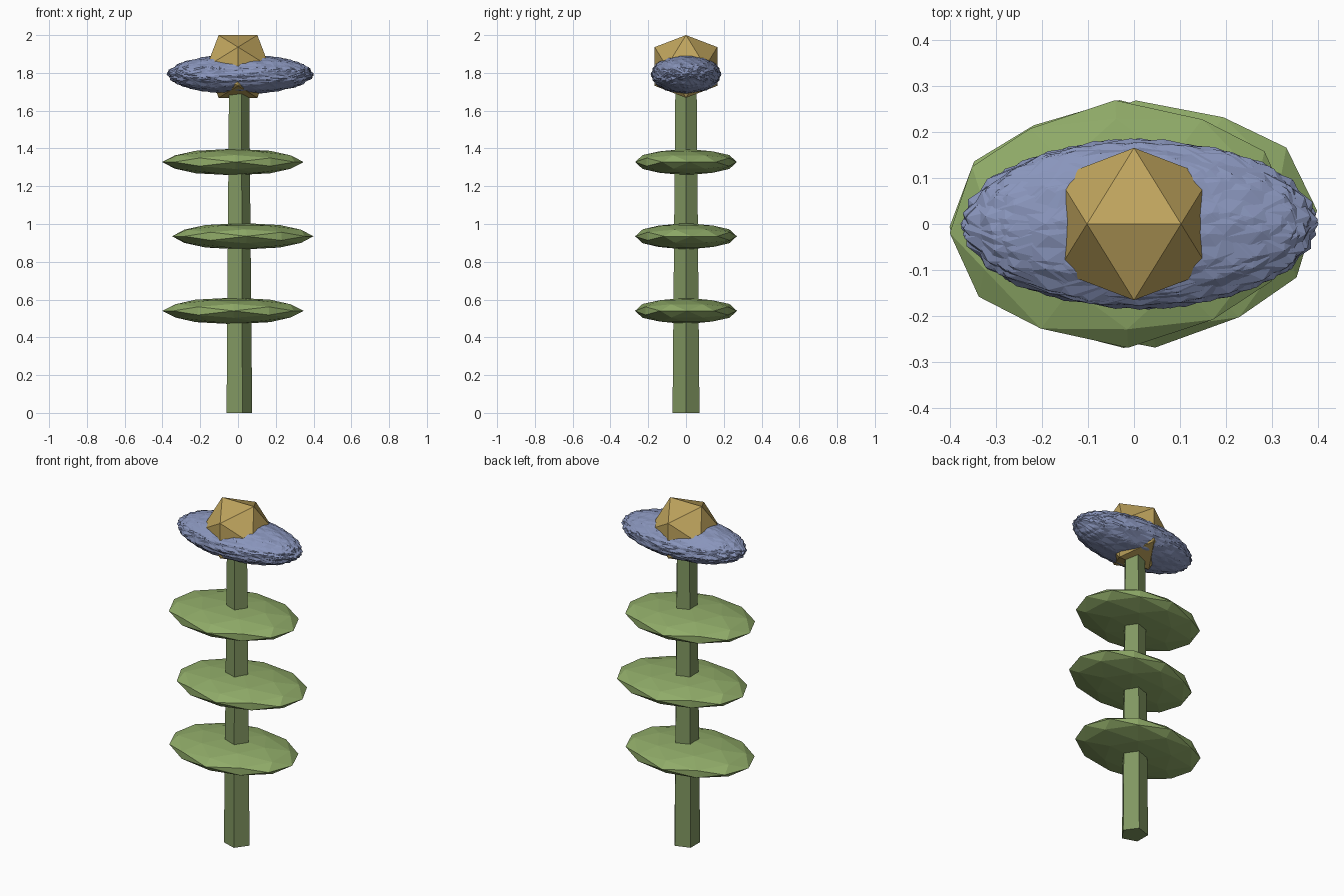
import bpy, bmesh, math, random
from mathutils import Matrix, Vector

if "Cube" in bpy.data.objects:
    bpy.data.objects.remove(bpy.data.objects["Cube"])

random.seed(4)
PHI = (1 + 5 ** 0.5) / 2


def material(name, rgb):
    m = bpy.data.materials.new(name)
    m.diffuse_color = (*rgb, 1)
    m.use_nodes = True
    m.node_tree.nodes["Principled BSDF"].inputs["Base Color"].default_value = m.diffuse_color
    return m


STEM = material("stem_green", (0.22, 0.31, 0.12))
LEAF = material("leaf_green", (0.28, 0.41, 0.14))
PETAL = material("petal_blue", (0.25, 0.30, 0.50))
GOLD = material("centre_gold", (0.52, 0.37, 0.11))


def finish(name, bm, mat):
    bmesh.ops.recalc_face_normals(bm, faces=bm.faces)
    me = bpy.data.meshes.new(name)
    bm.to_mesh(me)
    bm.free()
    me.materials.append(mat)
    ob = bpy.data.objects.new(name, me)
    bpy.context.collection.objects.link(ob)
    return ob


def faceted_ball(name, matrix, mat, detail=1):
    """Unit icosahedron with its top edge along x, optionally subdivided."""
    bm = bmesh.new()
    for a in (-1, 1):
        for b in (-PHI, PHI):
            for co in ((a, 0, b), (0, b, a), (b, a, 0)):
                bm.verts.new(Vector(co).normalized())
    bmesh.ops.convex_hull(bm, input=bm.verts[:])
    if detail:
        bmesh.ops.subdivide_edges(bm, edges=bm.edges[:], cuts=1, use_grid_fill=True)
        for v in bm.verts:
            v.co.normalize()
    bmesh.ops.recalc_face_normals(bm, faces=bm.faces)
    bm.transform(matrix)
    return finish(name, bm, mat)


def place(x, z):
    return Matrix.Translation((x, 0, z))


# Five-sided tapering stem with one corner towards +x
bm = bmesh.new()
bmesh.ops.create_cone(bm, cap_ends=True, segments=5, radius1=0.075, radius2=0.059,
                      depth=1.75, matrix=Matrix.Translation((0, 0, 0.875)))
corner = max((v for v in bm.verts if v.co.z < 0.1), key=lambda v: v.co.x)
bm.transform(Matrix.Rotation(-math.atan2(corner.co.y, corner.co.x), 4, 'Z'))
finish("stem", bm, STEM)

# Three flat leaves, shifted alternately left and right
for i, (x, z, turn) in enumerate(((-0.027, 0.54, 1), (0.025, 0.935, 4.5), (-0.027, 1.328, 3))):
    faceted_ball(f"leaf_{i + 1}", place(x, z) @ Matrix.Rotation(math.radians(turn), 4, 'Z')
                 @ Matrix.Diagonal((0.375, 0.27, 0.07, 1)), LEAF)

# Jagged bloom: overlapping petals rolled around the long axis
COUNT = 10
for i in range(COUNT):
    roll = Matrix.Rotation(math.tau * i / COUNT, 4, 'X')
    tilt = Matrix.Rotation(0 if i == 0 else random.uniform(-0.3, 0.3), 4, 'Z')
    faceted_ball(f"petal_{i + 1}", place(0.012, 1.793)
                 @ Matrix.Diagonal((0.39, 0.187, 0.106, 1)) @ roll @ tilt, PETAL)

# Gold centre
faceted_ball("flower_centre", place(0, 1.834) @ Matrix.Scale(0.195, 4), GOLD, detail=0)
